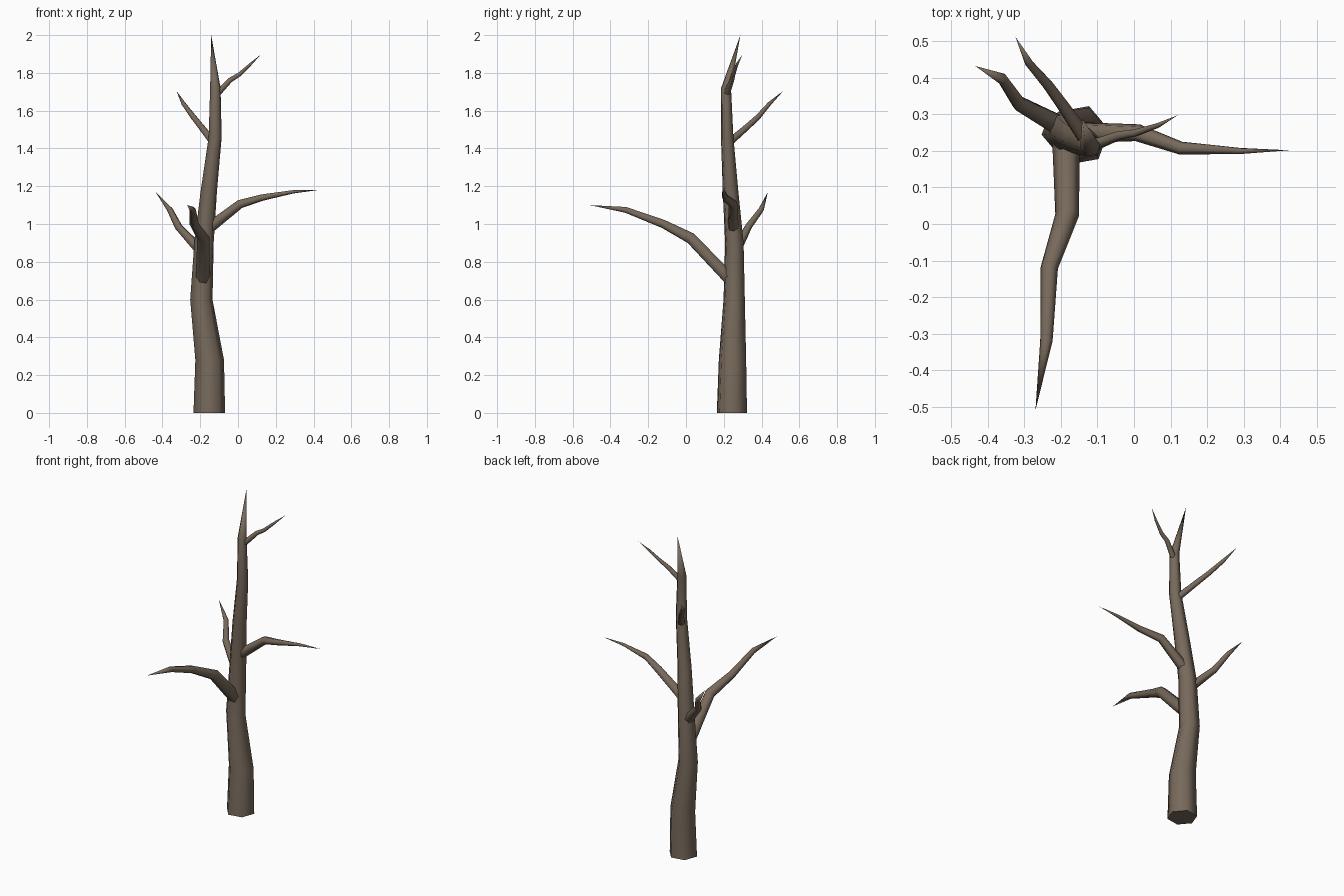
import bpy, bmesh, math
from mathutils import Vector

if "Cube" in bpy.data.objects:
    bpy.data.objects.remove(bpy.data.objects["Cube"])

bark = bpy.data.materials.new("brown_bark")
bark.diffuse_color = (0.185, 0.142, 0.105, 1)
bark.use_nodes = True
bark.node_tree.nodes["Principled BSDF"].inputs["Base Color"].default_value = bark.diffuse_color


def limb(name, path, radii, level=False, twist=10, sides=6):
    """Tapered six-sided tube along a path, ending in a point."""
    pts = [Vector(p) for p in path]
    bm = bmesh.new()
    rings = []
    for i, r in enumerate(radii):
        # ring plane: level for the trunk, square to the path for branches
        d = (pts[i + 1] - pts[i]).normalized()
        if i:
            d += (pts[i] - pts[i - 1]).normalized()
        if level:
            d = Vector((0, 0, 1))
        q = Vector((0, 0, 1)).rotation_difference(d)
        ring = []
        for k in range(sides):
            a = math.radians(twist) + math.tau * k / sides
            ring.append(bm.verts.new(pts[i] + q @ Vector((r * math.cos(a), r * math.sin(a), 0))))
        rings.append(ring)
    tip = bm.verts.new(pts[-1])
    for k in range(sides):
        n = (k + 1) % sides
        for a, b in zip(rings, rings[1:]):
            bm.faces.new((a[k], a[n], b[n], b[k]))
        bm.faces.new((rings[-1][k], rings[-1][n], tip))
    bm.faces.new(rings[0][::-1])
    bmesh.ops.recalc_face_normals(bm, faces=bm.faces[:])
    for f in bm.faces:
        f.smooth = len(f.verts) < sides
    for e in bm.edges:
        e.smooth = all(f.smooth for f in e.link_faces)
    me = bpy.data.meshes.new(name)
    bm.to_mesh(me)
    bm.free()
    me.materials.append(bark)
    ob = bpy.data.objects.new(name, me)
    bpy.context.collection.objects.link(ob)
    return ob


# Trunk
limb("trunk",
     [(-.152, .243, 0), (-.15, .246, .28), (-.194, .255, .6), (-.18, .256, .9),
      (-.155, .236, 1.17), (-.121, .218, 1.46), (-.12, .212, 1.72), (-.142, .288, 2)],
     [.085, .077, .06, .052, .044, .035, .028], level=True)

# Branches, lowest to highest
limb("front_branch",
     [(-.187, .25, .69), (-.183, .025, .925), (-.232, -.12, 1.0),
      (-.24, -.32, 1.075), (-.27, -.51, 1.1)],
     [.038, .033, .024, .017], twist=0)
limb("back_left_branch",
     [(-.18, .256, .84), (-.315, .33, .985), (-.36, .397, 1.075), (-.435, .433, 1.168)],
     [.03, .021, .016])
limb("right_branch",
     [(-.165, .25, .97), (.01, .25, 1.105), (.128, .208, 1.14),
      (.29, .2, 1.17), (.425, .202, 1.18)],
     [.031, .024, .018, .009])
limb("upper_left_branch",
     [(-.12, .215, 1.42), (-.195, .325, 1.515), (-.235, .38, 1.565),
      (-.287, .44, 1.635), (-.325, .513, 1.703)],
     [.023, .018, .016, .012])
limb("upper_right_branch",
     [(-.12, .212, 1.68), (-.04, .243, 1.763), (.005, .25, 1.79),
      (.065, .27, 1.845), (.12, .298, 1.896)],
     [.018, .013, .011, .007])
